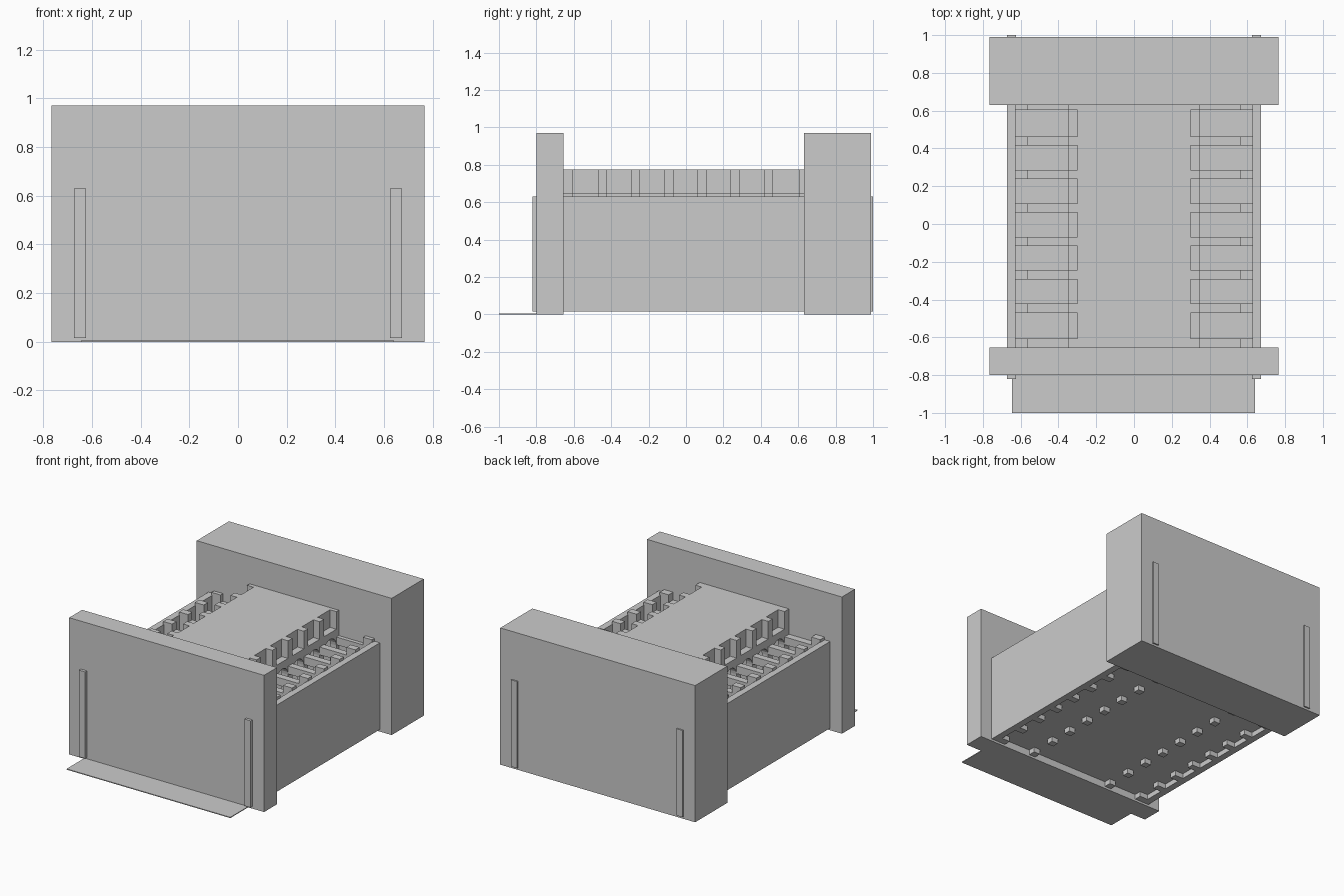
import bpy, bmesh, math

if "Cube" in bpy.data.objects:
    bpy.data.objects.remove(bpy.data.objects["Cube"])

PIERS = [-0.446 + 0.1772 * i for i in range(6)]   # pier centres along the nave
HALF = 0.024                                      # half pier width
Y0, Y1 = -0.655, 0.63                             # inner faces of the end blocks


def add_boxes(name, boxes):
    """One object from a list of (x0, x1, y0, y1, z0, z1) boxes."""
    bm = bmesh.new()
    for x0, x1, y0, y1, z0, z1 in boxes:
        v = bmesh.ops.create_cube(bm, size=1)["verts"]
        for p in v:
            p.co.x = x0 if p.co.x < 0 else x1
            p.co.y = y0 if p.co.y < 0 else y1
            p.co.z = z0 if p.co.z < 0 else z1
    return finish(name, bm)


def finish(name, bm):
    bmesh.ops.recalc_face_normals(bm, faces=bm.faces)
    me = bpy.data.meshes.new(name)
    bm.to_mesh(me)
    bm.free()
    ob = bpy.data.objects.new(name, me)
    bpy.context.collection.objects.link(ob)
    return ob


def extrude_profile(name, pts, x0, x1):
    """Extrude a (y, z) outline along x."""
    bm = bmesh.new()
    f = bm.faces.new([bm.verts.new((x0, y, z)) for y, z in pts])
    r = bmesh.ops.extrude_face_region(bm, geom=[f])
    for g in r["geom"]:
        if isinstance(g, bmesh.types.BMVert):
            g.co.x = x1
    return finish(name, bm)


# end blocks, threshold slab, floor, roof
add_boxes("front_block", [(-0.765, 0.765, -0.80, Y0, 0, 0.97)])
add_boxes("back_block", [(-0.765, 0.765, Y1, 0.99, 0, 0.97)])
add_boxes("front_slab", [(-0.645, 0.64, -1.0, -0.79, 0, 0.006)])
add_boxes("floor", [(-0.63, 0.63, Y0, Y1, 0.05, 0.07)])
add_boxes("nave_roof", [(-0.30, 0.30, Y0, Y1, 0.65, 0.775)])

# bays: open spans between neighbouring piers
edges = [Y0 + 0.05] + [e for c in PIERS for e in (c - HALF, c + HALF)] + [0.603]
bays = list(zip(edges[0::2], edges[1::2]))

# arcade outline: arches underneath, window recesses above
outline = [(Y0, 0.015)]
for a, b in bays:
    c, r = (a + b) / 2, (b - a) / 2
    outline.append((a, 0.015))
    for i in range(11):
        t = math.pi * (1 - i / 10)
        outline.append((c + r * math.cos(t), 0.535 + r * math.sin(t)))
    outline.append((b, 0.015))
outline += [(Y1, 0.015), (Y1, 0.775)]
for a, b in reversed(bays):
    outline += [(b, 0.775), (b, 0.65), (a, 0.65), (a, 0.775)]
outline.append((Y0, 0.775))

# both sides: outer wall, arcade, wall piers, ribs across the aisle
supports = [(Y0, edges[0])] + [(c - HALF, c + HALF) for c in PIERS] + [(edges[-1], Y1)]
for side, s in (("left", -1), ("right", 1)):
    def span(a, b):
        return (min(s * a, s * b), max(s * a, s * b))
    add_boxes(side + "_outer_wall", [(*span(0.625, 0.673), -0.82, 1.0, 0.015, 0.63)])
    extrude_profile(side + "_arcade", outline, *span(0.30, 0.35))
    add_boxes(side + "_wall_piers",
              [(*span(0.56, 0.63), a, b, 0.015, 0.65) for a, b in supports])
    add_boxes(side + "_aisle_ribs",
              [(*span(0.345, 0.565), a, b, 0.54, 0.595) for a, b in supports])
